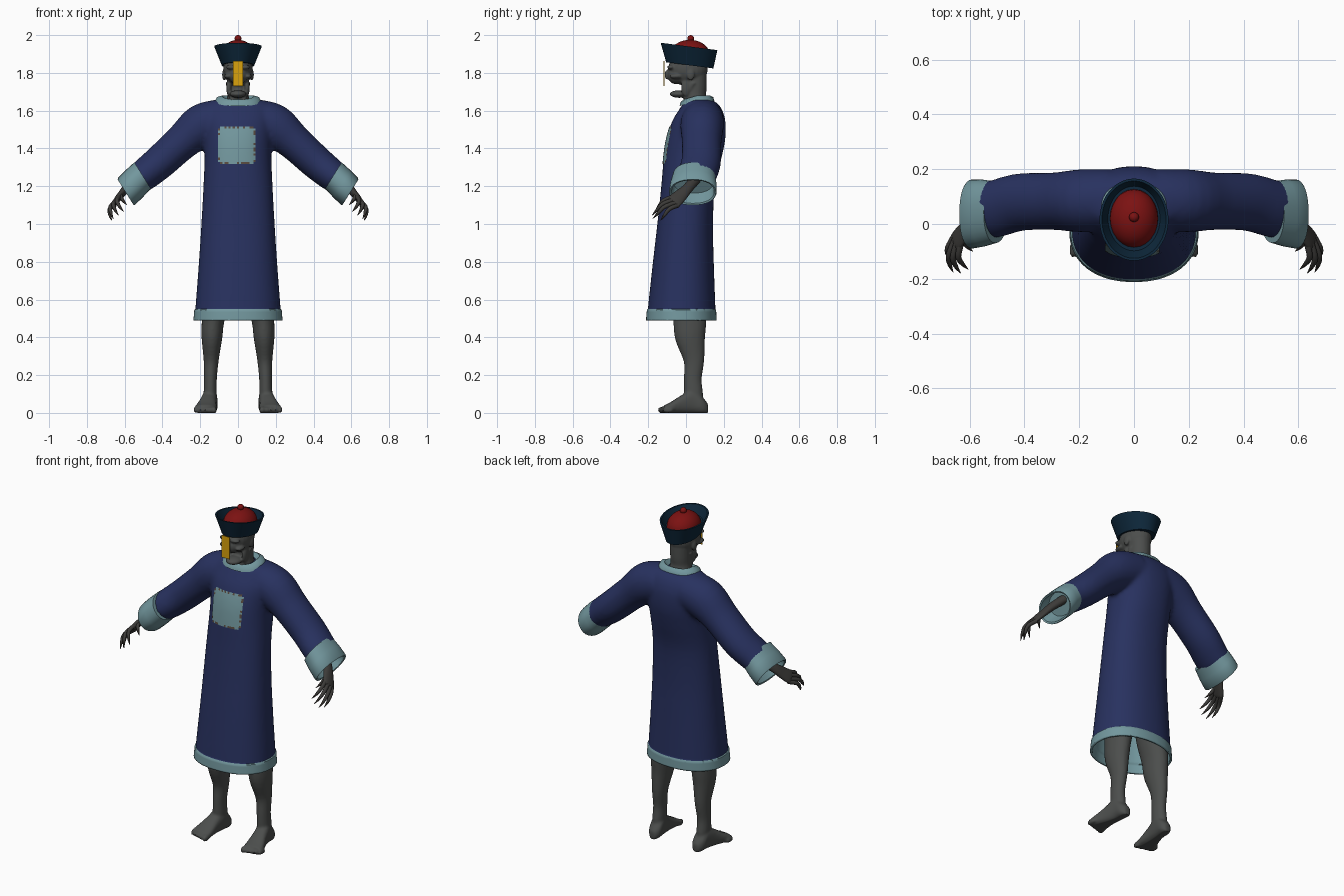
import bpy, bmesh, math, random
from mathutils import Vector, Matrix
from mathutils.bvhtree import BVHTree

if "Cube" in bpy.data.objects:
    bpy.data.objects.remove(bpy.data.objects["Cube"])
random.seed(4)
X, Y, Z = Vector((1, 0, 0)), Vector((0, 1, 0)), Vector((0, 0, 1))


def material(name, *rgb):
    m = bpy.data.materials.new(name)
    m.use_nodes = True
    m.diffuse_color = (*rgb, 1)
    m.node_tree.nodes["Principled BSDF"].inputs["Base Color"].default_value = (*rgb, 1)
    return m


robe_blue = material("robe blue", .021, .031, .115)
trim_teal = material("pale teal trim", .17, .31, .34)
skin = material("grey skin", .072, .076, .073)
hand_skin = material("dark grey skin", .045, .043, .04)
claw_brown = material("claw brown", .03, .025, .021)
hat_navy = material("hat navy", .004, .02, .042)
hat_red = material("hat red", .2, .006, .006)
paper = material("paper yellow", .7, .36, .004)
fray_brown = material("frayed brown", .1, .07, .05)


def spline(rows, k=4):
    """Smoothly interpolate between rows of numbers."""
    out, last = [], len(rows) - 1
    for i in range(last):
        near = [rows[max(0, min(last, i + j))] for j in (-1, 0, 1, 2)]
        for t in (s / k for s in range(k)):
            out.append([(2 * b + (c - a) * t + (2 * a - 5 * b + 4 * c - d) * t * t
                         + (3 * b - a - 3 * c + d) * t ** 3) / 2 for a, b, c, d in zip(*near)])
    return out + [rows[-1]]


def ring(c, u, v, n=32, power=1):
    def bend(s):
        return math.copysign(abs(s) ** power, s)
    angles = [math.tau * i / n for i in range(n)]
    return [Vector(c) + u * bend(math.cos(a)) + v * bend(math.sin(a)) for a in angles]


def loft(bm, rings, cap_start=True, cap_end=True):
    loops = [[bm.verts.new(p) for p in r] for r in rings]
    n = len(loops[0])
    bands = [[bm.faces.new((a[i], a[(i + 1) % n], b[(i + 1) % n], b[i])) for i in range(n)]
             for a, b in zip(loops, loops[1:])]
    if cap_start:
        bm.faces.new(loops[0])
    if cap_end:
        bm.faces.new(loops[-1])
    return bands


def tube(bm, rows, ref=Y, n=20):
    """Rows are x, y, z, radius across, radius along ref."""
    rows = spline(rows)
    pts = [Vector(r[:3]) for r in rows]
    rings = []
    for i, r in enumerate(rows):
        t = (pts[min(i + 1, len(pts) - 1)] - pts[max(i - 1, 0)]).normalized()
        v = (ref - t * ref.dot(t)).normalized()
        rings.append(ring(pts[i], t.cross(v) * r[3], v * r[4], n))
    return loft(bm, rings)


def blob(bm, centre, radii):
    m = Matrix.Translation(centre) @ Matrix.Diagonal((*radii, 1))
    bmesh.ops.create_uvsphere(bm, u_segments=24, v_segments=16, radius=1, matrix=m)


def finish(bm, name, *mats, fix=True):
    if fix:
        bmesh.ops.recalc_face_normals(bm, faces=bm.faces)
    mesh = bpy.data.meshes.new(name)
    bm.to_mesh(mesh)
    bm.free()
    for m in mats:
        mesh.materials.append(m)
    mesh.polygons.foreach_set("use_smooth", [True] * len(mesh.polygons))
    mesh.set_sharp_from_angle(angle=math.radians(50))
    ob = bpy.data.objects.new(name, mesh)
    bpy.context.collection.objects.link(ob)
    return ob


def blend(bm, voxel, passes):
    """Fuse overlapping volumes into one smooth skin."""
    ob = finish(bm, "blend_helper")
    mod = ob.modifiers.new("fuse", "REMESH")
    mod.mode, mod.voxel_size = "VOXEL", voxel
    mod = ob.modifiers.new("soften", "SMOOTH")
    mod.factor, mod.iterations = .5, passes
    mesh = bpy.data.meshes.new_from_object(ob.evaluated_get(bpy.context.evaluated_depsgraph_get()))
    bpy.data.objects.remove(ob)
    out = bmesh.new()
    out.from_mesh(mesh)
    bpy.data.meshes.remove(mesh)
    for f in out.faces:
        f.material_index = 0
    return out


def mirror(ob, name):
    copy = ob.copy()
    copy.name, copy.data = name, ob.data.copy()
    copy.data.transform(Matrix.Diagonal((-1, 1, 1, 1)))
    copy.data.flip_normals()
    bpy.context.collection.objects.link(copy)


# Robe: body rows are z, half width, front, back; sleeves fuse into it
bm = bmesh.new()
body = [(.44, .235, -.21, .16), (.55, .226, -.202, .156), (.8, .207, -.175, .147),
        (1, .194, -.152, .143), (1.2, .183, -.131, .153), (1.35, .177, -.118, .188),
        (1.45, .18, -.103, .208), (1.54, .19, -.075, .209), (1.6, .185, -.04, .193),
        (1.64, .165, -.012, .165), (1.658, .12, .015, .13)]
loft(bm, [ring((0, (f + b) / 2, z), X * w, Y * (b - f) / 2, 48, .9) for z, w, f, b in spline(body)])
for s in (1, -1):
    tube(bm, [(s * x, y, z, a, b) for x, y, z, a, b in (
        (.08, .09, 1.555, .108, .11), (.19, .085, 1.52, .116, .115), (.293, .083, 1.437, .096, .105),
        (.413, .08, 1.328, .09, .105), (.49, .06, 1.265, .085, .105), (.53, .05, 1.235, .08, .105))], n=32)
bm = blend(bm, .012, 6)
for height, clear in ((.49, True), (.55, False)):
    bmesh.ops.bisect_plane(bm, geom=bm.verts[:] + bm.edges[:] + bm.faces[:], plane_co=(0, 0, height),
                           plane_no=Z, clear_inner=clear)
for f in bm.faces:
    f.material_index = int(f.calc_center_median().z < .55)
for v in bm.verts:
    if v.co.z < .549:
        v.co.x, v.co.y = v.co.x * 1.025, v.co.y * 1.025
surface = BVHTree.FromBMesh(bm)
robe = finish(bm, "robe", robe_blue, trim_teal, trim_teal, fix=False)
mod = robe.modifiers.new("lining", "SOLIDIFY")
mod.thickness, mod.offset = .012, -1
mod.material_offset = mod.material_offset_rim = 1

# Chest patch laid on the robe, with a frayed border
bm = bmesh.new()
cells = 18
bmesh.ops.create_grid(bm, x_segments=cells, y_segments=cells, size=.099,
                      matrix=Matrix.Translation((-.006, -1, 1.417)) @ Matrix.Rotation(math.pi / 2, 4, "X"))
corners = [v for v in bm.verts if len(v.link_faces) == 1]
for f in bm.faces:
    border = any(e.is_boundary for e in f.edges)
    f.material_index = int(border and random.random() < .35)
bmesh.ops.delete(bm, geom=corners, context="VERTS")
for v in bm.verts:
    hit = surface.ray_cast(v.co, Y)[0]
    v.co.y = hit.y - .004
finish(bm, "chest_patch", trim_teal, fray_brown, fix=False)

# Collar
bm = bmesh.new()
rings = []
for w, d, z in ((.122, .092, 1.652), (.112, .086, 1.672), (.085, .07, 1.68), (.06, .05, 1.655)):
    r = ring((0, .058, z), X * w, Y * d, 32, .85)
    for p in r:
        p.z -= .3 * max(0, .058 - p.y)
    rings.append(r)
loft(bm, rings, False, False)
finish(bm, "collar", trim_teal)

# Cuffs: position along the sleeve, half height, half depth
bm = bmesh.new()
start, end, up = Vector((.505, .043, 1.257)), Vector((.595, .036, 1.168)), Vector((.53, 0, .85))
loft(bm, [ring(start.lerp(end, t), up * h, Y * d, 32, .9) for t, h, d in (
    (0, .07, .1), (0, .082, .112), (.5, .085, .122), (.95, .084, .126), (1, .08, .122),
    (.97, .072, .113), (.4, .068, .105))])
mirror(finish(bm, "left_cuff", trim_teal), "right_cuff")

# Hands with clawed fingers
bm = bmesh.new()
across = Vector((.3, .6, -.6))
tube(bm, [(.53, .055, 1.245, .026, .03), (.59, .01, 1.19, .022, .028), (.622, -.028, 1.152, .018, .036),
          (.647, -.06, 1.122, .014, .04), (.654, -.07, 1.112, .006, .03)], across)
fingers = [((.632, -.072, 1.143), (.605, -.165, 1.065)), ((.646, -.068, 1.127), (.632, -.18, 1.045)),
           ((.653, -.056, 1.112), (.66, -.176, 1.028)), ((.653, -.04, 1.1), (.668, -.135, 1.018)),
           ((.61, -.015, 1.165), (.588, -.1, 1.1))]
for a, b in fingers:
    a, b = Vector(a), Vector(b)
    k1 = a.lerp(b, .4) + Vector((.02, -.01, .012))
    k2 = a.lerp(b, .72) + Vector((.014, -.006, .005))
    bands = tube(bm, [(*a, .012, .012), (*k1, .011, .011), (*k2, .008, .008), (*b, .001, .001)], X, 10)
    for f in sum(bands[-4:], []):
        f.material_index = 1
mirror(finish(bm, "left_hand", hand_skin, claw_brown), "right_hand")

# Legs and bare feet; foot rows are y, x centre, half width, height
bm = bmesh.new()
tube(bm, [(.085, .02, .9, .085, .1), (.11, .015, .65, .078, .1), (.132, .02, .49, .06, .088),
          (.138, .022, .4, .055, .08), (.142, .042, .28, .04, .055), (.146, .036, .18, .034, .047),
          (.147, .04, .1, .035, .05), (.147, .045, .03, .03, .045)], n=24)
foot = [(.117, .143, .018, .05), (.09, .145, .037, .085), (.04, .149, .04, .13), (-.02, .159, .045, .1),
        (-.08, .17, .057, .062), (-.115, .174, .06, .045)]
loft(bm, [ring((x, y, h / 2 - .004), X * w, Z * h / 2, 24, .8) for y, x, w, h in spline(foot)])
for i in range(5):
    blob(bm, (.128 + .024 * i, -.122 + .007 * i, .015), (.016 - .001 * i, .03, .019 - .001 * i))
bm = blend(bm, .008, 3)
for v in bm.verts:
    v.co.z = max(0, v.co.z)
mirror(finish(bm, "left_leg", skin, fix=False), "right_leg")

# Gaunt head with an open jaw, and the neck
bm = bmesh.new()
blob(bm, (0, .01, 1.82), (.078, .105, .09))
blob(bm, (0, -.05, 1.79), (.054, .05, .05))
blob(bm, (0, -.036, 1.688), (.044, .05, .02))
blob(bm, (0, -.1, 1.79), (.012, .014, .026))
tube(bm, [(0, .06, 1.6, .075, .07), (0, .047, 1.67, .058, .06), (0, .05, 1.73, .057, .06),
          (0, .05, 1.82, .06, .06)])
for s in (1, -1):
    blob(bm, (s * .048, .0, 1.725), (.014, .026, .05))
    blob(bm, (s * .053, -.052, 1.782), (.02, .036, .013))
    blob(bm, (s * .034, -.08, 1.83), (.03, .02, .012))
    blob(bm, (s * .074, .025, 1.79), (.01, .02, .03))
    tube(bm, [(s * .055, .04, 1.75, .012, .012), (s * .04, .01, 1.69, .012, .012),
              (s * .022, -.01, 1.63, .012, .012)], n=10)
finish(blend(bm, .006, 2), "head", skin, fix=False)

# Flared hat, tilted back, with a domed crown and knob
bm = bmesh.new()
rings = []
for z, w, d, y in ((1.842, .06, .09, .02), (1.84, .086, .125, .02), (1.94, .126, .15, .016),
                   (1.94, .117, .141, .016), (1.895, .095, .118, .02)):
    r = ring((0, y, z), X * w, Y * d, 40)
    for p in r:
        p.z -= .13 * (p.y - y)
    rings.append(r)
loft(bm, rings)
finish(bm, "hat_brim", hat_navy)
bm = bmesh.new()
blob(bm, (0, .02, 1.893), (.088, .107, .082))
blob(bm, (0, .025, 1.982), (.018, .018, .018))
finish(bm, "hat_crown", hat_red)

# Paper strip hanging from the hat
bm = bmesh.new()
bmesh.ops.create_cube(bm, size=1, matrix=Matrix.Translation((0, -.117, 1.796))
                      @ Matrix.Diagonal((.054, .004, .132, 1)))
finish(bm, "paper_strip", paper)
